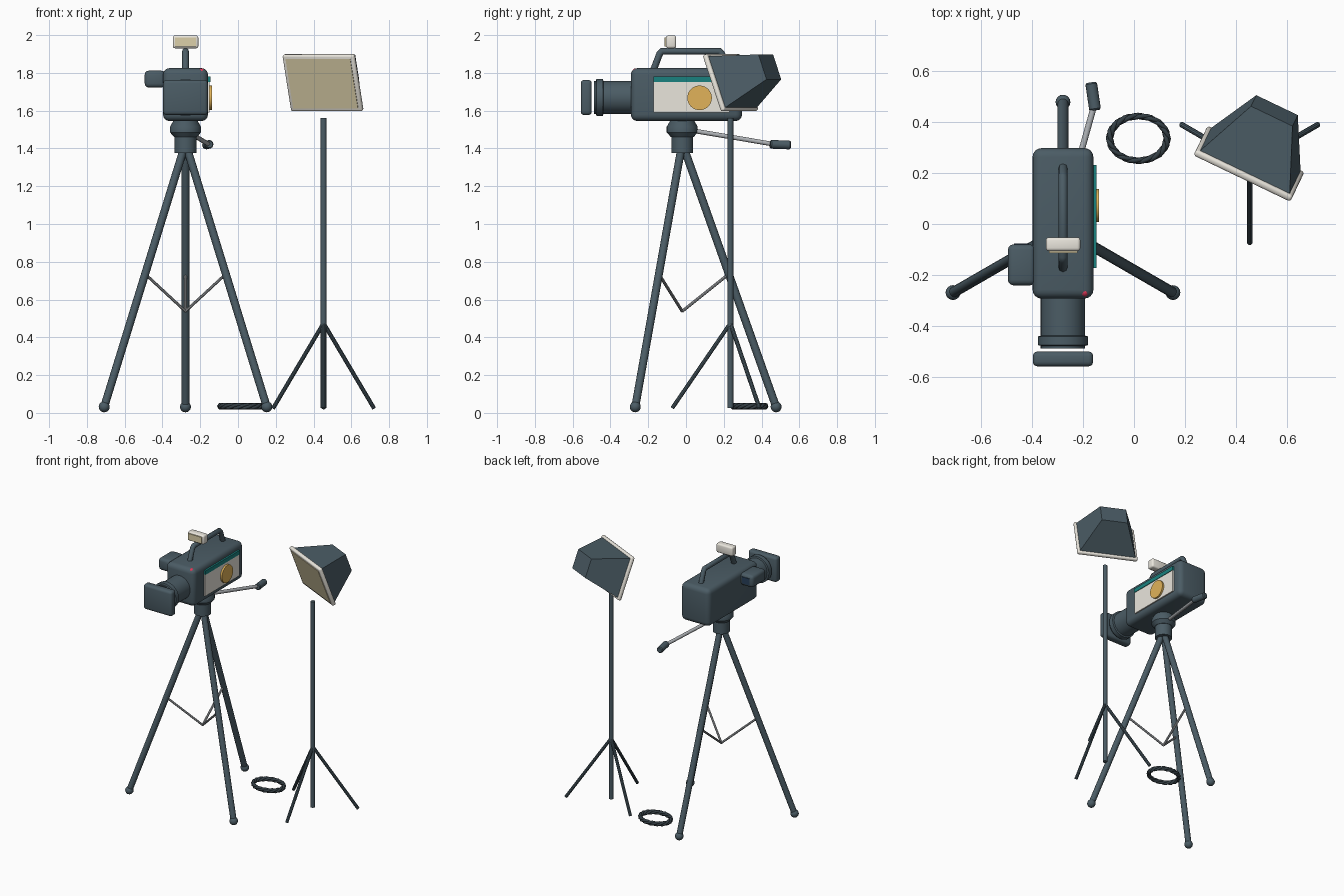
import bpy, bmesh, math
from mathutils import Matrix, Vector

if "Cube" in bpy.data.objects:
    bpy.data.objects.remove(bpy.data.objects["Cube"])


def mat(name, r, g, b):
    m = bpy.data.materials.new(name)
    m.diffuse_color = (r, g, b, 1)
    m.use_nodes = True
    m.node_tree.nodes["Principled BSDF"].inputs["Base Color"].default_value = m.diffuse_color
    return m


SLATE = mat("slate", 0.07, 0.107, 0.13)
CABLE = mat("dark_rubber", 0.035, 0.05, 0.06)
CREAM = mat("cream", 0.82, 0.79, 0.72)
TAN = mat("warm_diffuser", 0.72, 0.63, 0.40)
TEAL = mat("teal", 0.01, 0.22, 0.21)
YELLOW = mat("yellow", 0.75, 0.45, 0.10)
RED = mat("red", 0.75, 0.04, 0.10)
METAL = mat("metal", 0.40, 0.42, 0.44)
NAVY = mat("dark_glass", 0.02, 0.05, 0.10)


def finish(name, bm, material, smooth=True):
    bmesh.ops.recalc_face_normals(bm, faces=bm.faces)
    me = bpy.data.meshes.new(name)
    bm.to_mesh(me)
    bm.free()
    ob = bpy.data.objects.new(name, me)
    bpy.context.collection.objects.link(ob)
    me.materials.append(material)
    if smooth:
        bpy.ops.object.select_all(action='DESELECT')
        ob.select_set(True)
        bpy.context.view_layer.objects.active = ob
        bpy.ops.object.shade_smooth_by_angle(angle=math.radians(35))
    return ob


def box(name, lo, hi, material, bevel=0.0, seg=3, frame=None):
    """Box between two corners, optionally bevelled and placed by a matrix."""
    lo, hi = Vector(lo), Vector(hi)
    bm = bmesh.new()
    bmesh.ops.create_cube(bm, size=1)
    bmesh.ops.scale(bm, vec=hi - lo, verts=bm.verts)
    bmesh.ops.translate(bm, vec=(lo + hi) / 2, verts=bm.verts)
    if bevel:
        bmesh.ops.bevel(bm, geom=bm.edges[:], offset=bevel, segments=seg,
                        profile=0.5, affect='EDGES')
    if frame:
        bm.transform(frame)
    return finish(name, bm, material)


def lathe(name, profile, a, b, material, sides=32):
    """Turned solid: (radius, distance from a) points along the axis a to b."""
    a, b = Vector(a), Vector(b)
    q = (b - a).to_track_quat('Z', 'Y').to_matrix().to_4x4()
    bm = bmesh.new()
    rings = [[bm.verts.new((r * math.cos(t), r * math.sin(t), d))
              for t in (2 * math.pi * i / sides for i in range(sides))]
             for r, d in profile]
    for p, n in zip(rings, rings[1:]):
        for i in range(sides):
            j = (i + 1) % sides
            bm.faces.new((p[i], p[j], n[j], n[i]))
    bm.faces.new(rings[0])
    bm.faces.new(rings[-1])
    bm.transform(Matrix.Translation(a) @ q)
    return finish(name, bm, material)


def rod(name, a, b, r, material, sides=12):
    length = (Vector(b) - Vector(a)).length
    return lathe(name, [(r, 0), (r, length)], a, b, material, sides)


def ball(name, c, r, material):
    bm = bmesh.new()
    bmesh.ops.create_uvsphere(bm, u_segments=16, v_segments=10, radius=r)
    bmesh.ops.translate(bm, vec=c, verts=bm.verts)
    return finish(name, bm, material)


def tube(name, points, r, material, cyclic=False, res=2):
    cu = bpy.data.curves.new(name, 'CURVE')
    cu.dimensions = '3D'
    cu.bevel_depth = r
    cu.bevel_resolution = res
    cu.use_fill_caps = True
    s = cu.splines.new('POLY')
    s.points.add(len(points) - 1)
    for p, c in zip(s.points, points):
        p.co = (*c, 1)
    s.use_cyclic_u = cyclic
    ob = bpy.data.objects.new(name, cu)
    bpy.context.collection.objects.link(ob)
    cu.materials.append(material)
    return ob


CX, CY = -0.278, -0.02   # tripod axis

# Camera body with side panel
box("camera_body", (CX - 0.119, -0.292, 1.545), (CX + 0.119, 0.297, 1.825), SLATE, 0.035, 4)
box("side_panel", (-0.17, -0.172, 1.59), (-0.15, 0.23, 1.752), CREAM)
box("side_stripe", (-0.17, -0.172, 1.752), (-0.146, 0.23, 1.782), TEAL)
rod("round_badge", (-0.16, 0.072, 1.668), (-0.137, 0.072, 1.668), 0.065, YELLOW, 32)
ball("record_lamp", (-0.194, -0.267, 1.806), 0.018, RED)

# Lens and hood
lathe("lens_barrel", [(0.087, 0), (0.087, 0.165), (0.098, 0.168), (0.098, 0.202),
                      (0.087, 0.205), (0.087, 0.215)],
      (CX, -0.272, 1.67), (CX, -0.49, 1.67), SLATE, 36)
box("lens_hood", (CX - 0.118, -0.557, 1.577), (CX + 0.118, -0.499, 1.763), SLATE, 0.018, 3)

# Viewfinder on the left
box("viewfinder", (-0.494, -0.24, 1.722), (-0.385, -0.08, 1.812), SLATE, 0.022, 3)
box("viewfinder_eyepiece", (-0.47, -0.09, 1.743), (-0.41, -0.076, 1.791), NAVY)

# Carrying handle: three bars with rounded corners
tube("carry_handle", [(CX, -0.178, 1.80), (CX, -0.139, 1.902), (CX, -0.126, 1.915),
                      (CX, 0.177, 1.915), (CX, 0.189, 1.902), (CX, 0.226, 1.80)],
     0.018, SLATE)

# Small lamp on the handle
box("top_lamp", (-0.345, -0.106, 1.93), (-0.21, -0.052, 1.998), CREAM, 0.012, 3)
box("top_lamp_glass", (-0.333, -0.113, 1.94), (-0.222, -0.10, 1.988), TAN)

# Tripod head
lathe("tripod_head", [(0.06, 0), (0.082, 0.025), (0.082, 0.055), (0.065, 0.085), (0.065, 0.095)],
      (CX, CY, 1.46), (CX, CY, 1.56), SLATE)
rod("tripod_collar", (CX, CY, 1.375), (CX, CY, 1.47), 0.058, SLATE, 32)

# Tripod legs, feet and spreader
for k, deg in enumerate((90, 210, 330), 1):
    d = Vector((math.cos(math.radians(deg)), math.sin(math.radians(deg)), 0))
    c = Vector((CX, CY, 0))
    top = c + d * 0.01 + Vector((0, 0, 1.40))
    foot = c + d * 0.497 + Vector((0, 0, 0.032))
    rod(f"tripod_leg_{k}", top, foot, 0.021, SLATE)
    ball(f"tripod_foot_{k}", foot, 0.029, SLATE)
    rod(f"tripod_spreader_{k}", c + Vector((0, 0, 0.538)),
        c + d * 0.24 + Vector((0, 0, 0.73)), 0.008, METAL, 8)

# Pan handle
rod("pan_handle_rod", (-0.28, 0.02, 1.497), (-0.157, 0.46, 1.423), 0.012, METAL)
lathe("pan_handle_grip", [(0.018, 0), (0.023, 0.006), (0.023, 0.104), (0.018, 0.11)],
      (-0.152, 0.445, 1.422), (-0.168, 0.553, 1.418), SLATE, 16)

# Light stand
LX, LY = 0.453, 0.235
rod("light_stand_pole", (LX, LY, 0.025), (LX, LY, 1.56), 0.0155, SLATE)
for k, deg in enumerate((30, 150, 270), 1):
    x, y = math.cos(math.radians(deg)), math.sin(math.radians(deg))
    rod(f"light_stand_leg_{k}", (LX, LY, 0.475),
        (LX + 0.308 * x, LY + 0.308 * y, 0.025), 0.011, SLATE, 10)

# Softbox, turned toward the subject and tipped down (local y points back)
FRAME = (Matrix.Translation((0.45, 0.236, 1.748))
         @ Matrix.Rotation(math.radians(-25.6), 4, 'Z')
         @ Matrix.Rotation(math.radians(20), 4, 'X'))
box("softbox_frame", (-0.21, -0.014, -0.159), (0.21, 0.014, 0.159), CREAM, 0.011, 3, FRAME)
box("softbox_diffuser", (-0.19, -0.017, -0.139), (0.19, 0.0, 0.139), TAN, frame=FRAME)
bm = bmesh.new()
bmesh.ops.create_cube(bm, size=2)
for v in bm.verts:
    w, h, y = (0.09, 0.07, 0.245) if v.co.y > 0 else (0.198, 0.147, 0.005)
    v.co = (v.co.x * w, y, v.co.z * h)
bm.transform(FRAME)
finish("softbox_shell", bm, SLATE, smooth=False)

# Coiled cable on the floor
N, TURNS = 40, 3
loop = []
for i in range(N * TURNS):
    t = 2 * math.pi * i / N
    p = t * (5 + 1 / TURNS)
    k = 1 + 0.055 * math.cos(p)
    loop.append((0.017 + 0.112 * k * math.cos(t), 0.335 + 0.087 * k * math.sin(t),
                 0.035 + 0.009 * math.sin(p)))
tube("cable_coil", loop, 0.0095, CABLE, True, 1)
